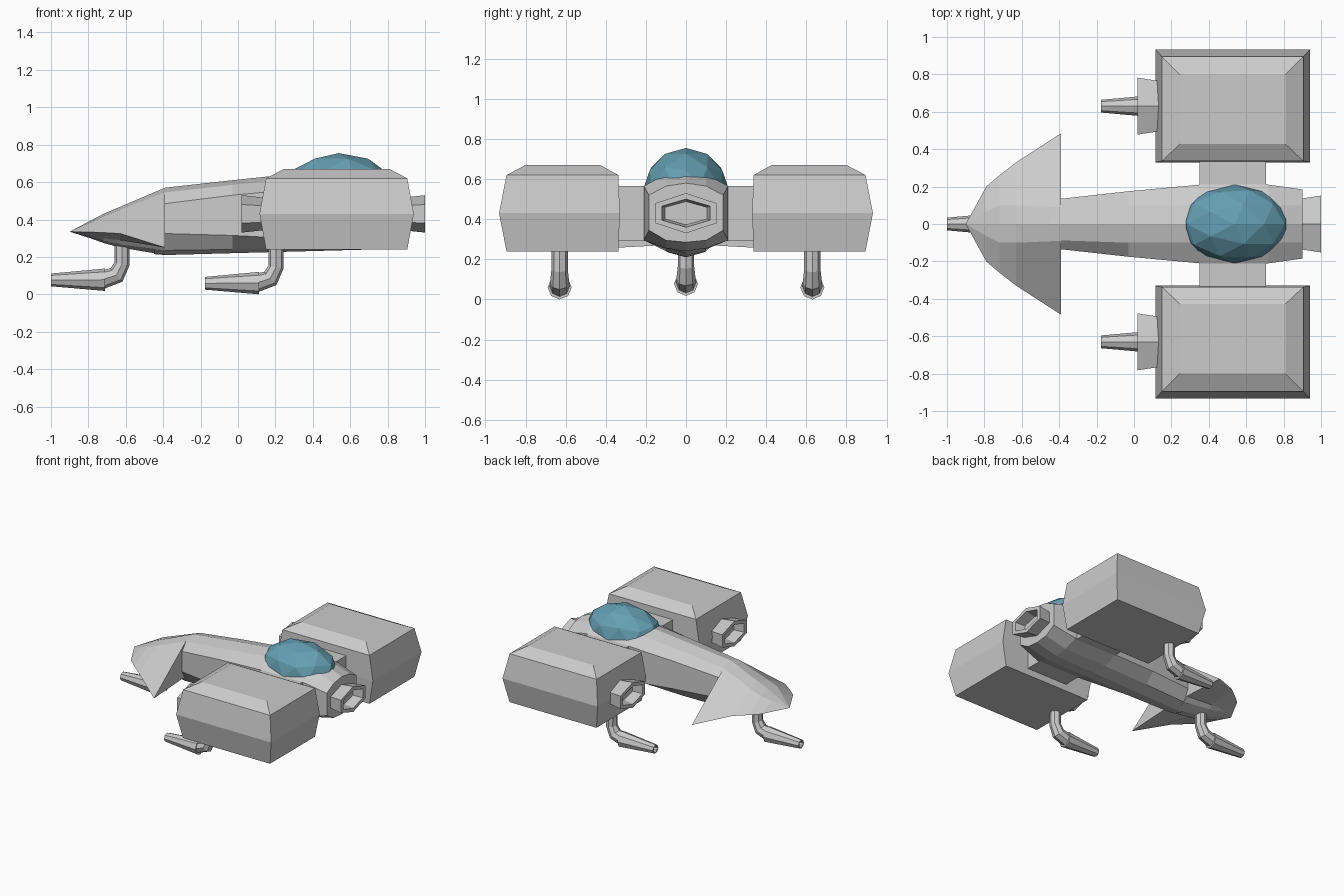
import bpy, bmesh, math
from mathutils import Vector

if "Cube" in bpy.data.objects:
    bpy.data.objects.remove(bpy.data.objects["Cube"], do_unlink=True)


def material(name, rgb):
    m = bpy.data.materials.new(name)
    m.use_nodes = True
    m.diffuse_color = (*rgb, 1)
    m.node_tree.nodes["Principled BSDF"].inputs["Base Color"].default_value = (*rgb, 1)
    return m


HULL = material("light_grey_hull", (0.6, 0.6, 0.6))
GLASS = material("teal_glass", (0.13, 0.35, 0.45))


def finish(name, bm, mat):
    bmesh.ops.recalc_face_normals(bm, faces=bm.faces)
    mesh = bpy.data.meshes.new(name)
    bm.to_mesh(mesh)
    bm.free()
    mesh.materials.append(mat)
    obj = bpy.data.objects.new(name, mesh)
    bpy.context.collection.objects.link(obj)
    return obj


def loft(name, rings, mat=HULL):
    """Skin a list of equal-length rings and cap both ends."""
    bm = bmesh.new()
    loops = [[bm.verts.new(p) for p in ring] for ring in rings]
    n = len(loops[0])
    for a, b in zip(loops, loops[1:]):
        for i in range(n):
            j = (i + 1) % n
            bm.faces.new((a[i], a[j], b[j], b[i]))
    bm.faces.new(loops[0])
    bm.faces.new(loops[-1])
    bmesh.ops.remove_doubles(bm, verts=bm.verts, dist=0.0005)
    return finish(name, bm, mat)


def section(x, half):
    """Full cross-section from a half profile running top centre to bottom centre."""
    pts = half + [(-y, z) for y, z in reversed(half[1:-1])]
    return [Vector((x, y, z)) for y, z in pts]


def box(name, x0, x1, y0, y1, z0, z1):
    rect = lambda z: [Vector((x, y, z)) for x, y in ((x0, y0), (x1, y0), (x1, y1), (x0, y1))]
    return loft(name, [rect(z0), rect(z1)])


# Main hull: a faceted tube that widens to the rear, then tapers
def hull_ring(x, w, top, shoulder, high, low, keel, bottom):
    s = min(w * 0.65, 0.1)
    return section(x, [(0, top), (s, shoulder), (w, high), (w, low), (s, keel), (0, bottom)])


loft("fuselage", [
    hull_ring(-0.45, 0.13, 0.545, 0.52, 0.47, 0.325, 0.24, 0.215),
    hull_ring(-0.39, 0.135, 0.57, 0.545, 0.485, 0.325, 0.235, 0.21),
    hull_ring(-0.03, 0.175, 0.61, 0.585, 0.53, 0.315, 0.24, 0.22),
    hull_ring(0.35, 0.21, 0.65, 0.625, 0.565, 0.295, 0.25, 0.23),
    hull_ring(0.72, 0.21, 0.65, 0.625, 0.565, 0.295, 0.255, 0.24),
    hull_ring(0.9, 0.185, 0.58, 0.565, 0.52, 0.345, 0.295, 0.285),
])


# Arrow-shaped head with swept fins, closed by a flat rear face
loft("nose_head", [
    section(-0.9, [(0, 0.335)] * 6),
    section(-0.79, [(0, 0.393), (0.065, 0.385), (0.2, 0.333), (0.08, 0.31), (0.06, 0.305), (0, 0.3)]),
    section(-0.72, [(0, 0.43), (0.1, 0.418), (0.26, 0.33), (0.1, 0.3), (0.08, 0.285), (0, 0.275)]),
    section(-0.63, [(0, 0.468), (0.1, 0.452), (0.33, 0.325), (0.11, 0.29), (0.085, 0.265), (0, 0.25)]),
    section(-0.39, [(0, 0.57), (0.09, 0.545), (0.485, 0.25), (0.12, 0.27), (0.09, 0.235), (0, 0.21)]),
])


# Canopy
bm = bmesh.new()
bmesh.ops.create_icosphere(bm, subdivisions=2, radius=1)
bmesh.ops.scale(bm, vec=(0.3, 0.212, 0.2), verts=bm.verts)
bmesh.ops.translate(bm, vec=(0.538, 0, 0.555), verts=bm.verts)
finish("canopy", bm, GLASS)


# Hollow flattened hexagonal nozzles
def nozzle(name, x_base, x_tip, y):
    step = x_tip - x_base

    def ring(x, w, h):
        half = [(0, 0.43 + h), (w, 0.43 + h / 2), (w, 0.43 - h / 2), (0, 0.43 - h)]
        return [p + Vector((0, y, 0)) for p in section(x, half)]

    loft(name, [ring(x_base, 0.135, 0.088), ring(x_tip, 0.152, 0.1),
                ring(x_tip, 0.12, 0.07), ring(x_tip - step * 0.7, 0.105, 0.058)])


nozzle("rear_nozzle", 0.89, 1.0, 0)


# Landing legs: bent octagonal pipe and a hollow tapered foot
def leg(name, dx, dy, dz):
    def ring(x, z, r, degrees):
        t = math.radians(degrees)
        u = Vector((math.cos(t), 0, -math.sin(t)))
        c = Vector((x + dx, dy, z + dz))
        return [c + r * (math.cos(a) * Vector((0, 1, 0)) + math.sin(a) * u)
                for a in (i * math.tau / 8 for i in range(8))]

    loft(name + "_pipe", [ring(-0.62, 0.29, 0.041, 0), ring(-0.62, 0.16, 0.041, 12),
                          ring(-0.65, 0.1, 0.048, 48), ring(-0.72, 0.077, 0.05, 85)])
    loft(name + "_foot", [ring(-0.71, 0.075, 0.06, 90), ring(-1.0, 0.074, 0.034, 90),
                          ring(-1.0, 0.074, 0.024, 90), ring(-0.94, 0.074, 0.024, 90)])


leg("nose_leg", 0, 0, 0.003)


# Side pods with their struts, nozzles and legs
for side, s in (("left", 1), ("right", -1)):
    levels = [(0.24, 0.15, 0.905, 0.337, 0.895), (0.43, 0.115, 0.94, 0.33, 0.932),
              (0.62, 0.15, 0.905, 0.337, 0.895), (0.67, 0.245, 0.81, 0.427, 0.80)]
    loft(side + "_pod", [[Vector((x, s * y, z)) for x, y in
                          ((x0, y0), (x1, y0), (x1, y1), (x0, y1))]
                         for z, x0, x1, y0, y1 in levels])
    box(side + "_strut", 0.35, 0.705, s * 0.18, s * 0.35, 0.292, 0.565)
    nozzle(side + "_pod_nozzle", 0.13, 0.02, s * 0.63)
    leg(side + "_pod_leg", 0.823, s * 0.63, -0.015)
